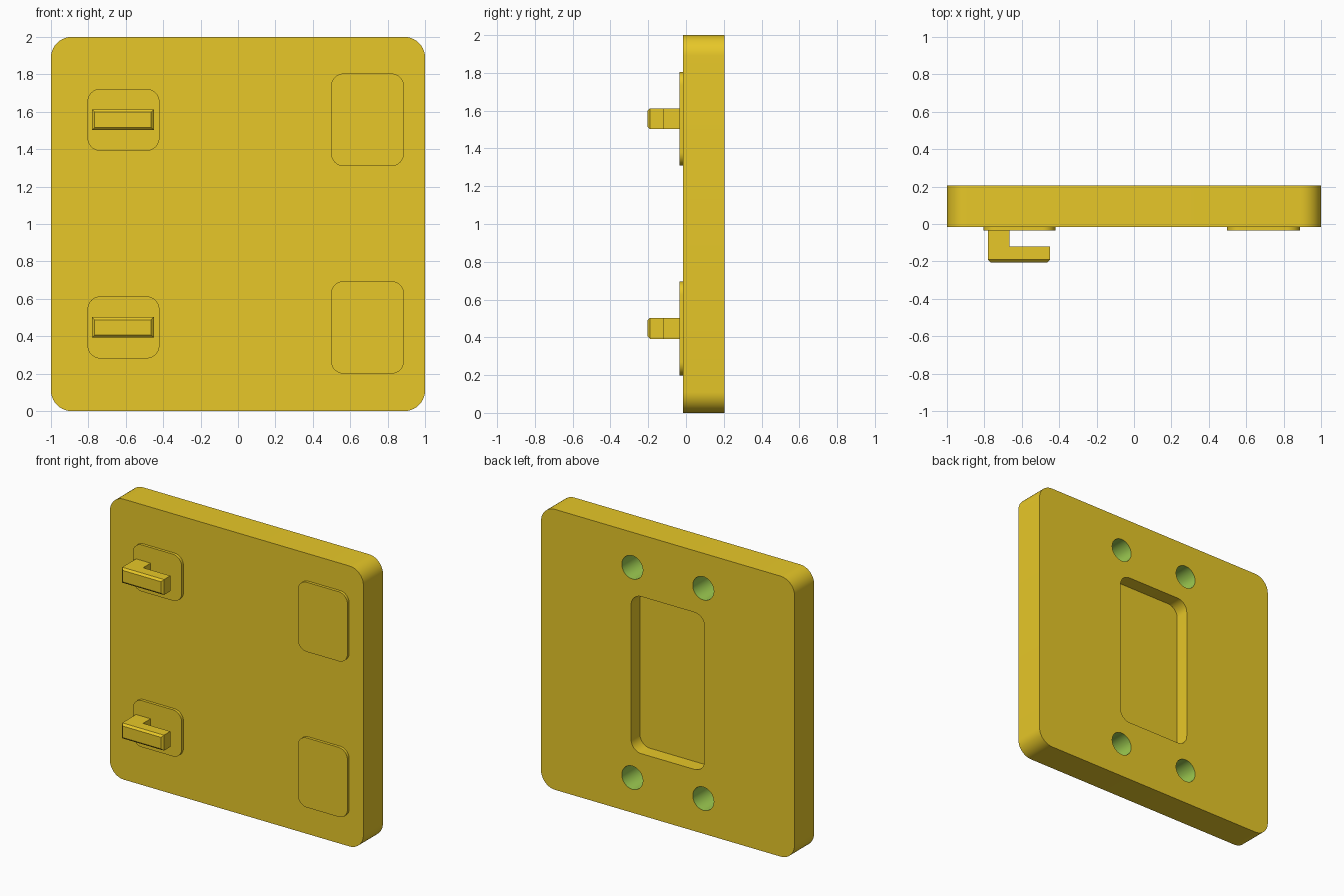
import bpy, bmesh, math

if "Cube" in bpy.data.objects:
    bpy.data.objects.remove(bpy.data.objects["Cube"])


def material(name, color):
    m = bpy.data.materials.new(name)
    m.diffuse_color = (*color, 1)
    m.use_nodes = True
    m.node_tree.nodes["Principled BSDF"].inputs["Base Color"].default_value = m.diffuse_color
    return m


YELLOW = material("yellow", (0.948, 0.680, 0.025))
GREEN = material("green", (0.337, 0.597, 0.082))

BACK, FRONT, PAD_FRONT, HOOK_FRONT = 0.205, -0.015, -0.035, -0.205


def finish(name, bm):
    bmesh.ops.recalc_face_normals(bm, faces=bm.faces[:])
    mesh = bpy.data.meshes.new(name)
    bm.to_mesh(mesh)
    bm.free()
    mesh.materials.append(YELLOW)
    mesh.materials.append(GREEN)
    ob = bpy.data.objects.new(name, mesh)
    bpy.context.collection.objects.link(ob)
    return ob


def activate(ob):
    bpy.ops.object.select_all(action='DESELECT')
    ob.select_set(True)
    bpy.context.view_layer.objects.active = ob


def smooth(ob):
    activate(ob)
    bpy.ops.object.shade_smooth_by_angle(angle=math.radians(30))


def extrude(points, offset):
    """Extrude a closed outline of 3D points into a solid."""
    bm = bmesh.new()
    face = bm.faces.new([bm.verts.new(p) for p in points])
    res = bmesh.ops.extrude_face_region(bm, geom=[face], use_keep_orig=True)
    verts = [v for v in res["geom"] if isinstance(v, bmesh.types.BMVert)]
    bmesh.ops.translate(bm, verts=verts, vec=offset)
    return bm


def rounded_slab(name, x0, x1, z0, z1, y0, y1, r, steps=10):
    pts = []
    corners = [(x1 - r, z1 - r), (x0 + r, z1 - r), (x0 + r, z0 + r), (x1 - r, z0 + r)]
    for q, (cx, cz) in enumerate(corners):
        for i in range(steps + 1):
            a = math.pi / 2 * (q + i / steps)
            pts.append((cx + r * math.cos(a), y0, cz + r * math.sin(a)))
    return finish(name, extrude(pts, (0, y1 - y0, 0)))


def cylinder(name, x, z, r, y0, y1, n=40):
    pts = [(x + r * math.cos(2 * math.pi * i / n), y0, z + r * math.sin(2 * math.pi * i / n))
           for i in range(n)]
    return finish(name, extrude(pts, (0, y1 - y0, 0)))


def cut(target, cutter):
    mod = target.modifiers.new("cut", 'BOOLEAN')
    mod.operation = 'DIFFERENCE'
    mod.solver = 'EXACT'
    mod.object = cutter
    activate(target)
    bpy.ops.object.modifier_apply(modifier=mod.name)
    bpy.data.objects.remove(cutter, do_unlink=True)


# Main plate with rounded corners
plate = rounded_slab("plate", -1, 1, 0, 2, FRONT, BACK, 0.11)

# Pocket in the back
cut(plate, rounded_slab("pocket_cutter", -0.29, 0.29, 0.44, 1.56, BACK - 0.10, BACK + 0.1, 0.08))

# Four blind screw holes with green walls
for x in (-0.28, 0.28):
    for z in (0.25, 1.75):
        hole = cylinder("hole_cutter", x, z, 0.083, BACK - 0.20, BACK + 0.1)
        for p in hole.data.polygons:
            p.material_index = 1
        cut(plate, hole)
smooth(plate)


def hook(name, zc):
    """L-shaped hook with a chamfered front."""
    outline = [(-0.78, PAD_FRONT), (-0.78, HOOK_FRONT), (-0.45, HOOK_FRONT),
               (-0.45, -0.12), (-0.665, -0.12), (-0.665, PAD_FRONT)]
    h = 0.055
    bm = extrude([(x, y, zc - h) for x, y in outline], (0, 0, 2 * h))
    edges = [e for e in bm.edges if all(abs(v.co.y - HOOK_FRONT) < 1e-4 for v in e.verts)]
    bmesh.ops.bevel(bm, geom=edges, offset=0.014, segments=1, affect='EDGES')
    return finish(name, bm)


# Pads and hooks, lower and upper rows
for row, z in (("lower", 0.447), ("upper", 1.557)):
    smooth(rounded_slab(row + "_hook_pad", -0.805, -0.42, z - 0.166, z + 0.166,
                        PAD_FRONT, FRONT, 0.07))
    smooth(rounded_slab(row + "_flat_pad", 0.497, 0.888, z - 0.248, z + 0.248,
                        PAD_FRONT, FRONT, 0.07))
    hook(row + "_hook", z)
